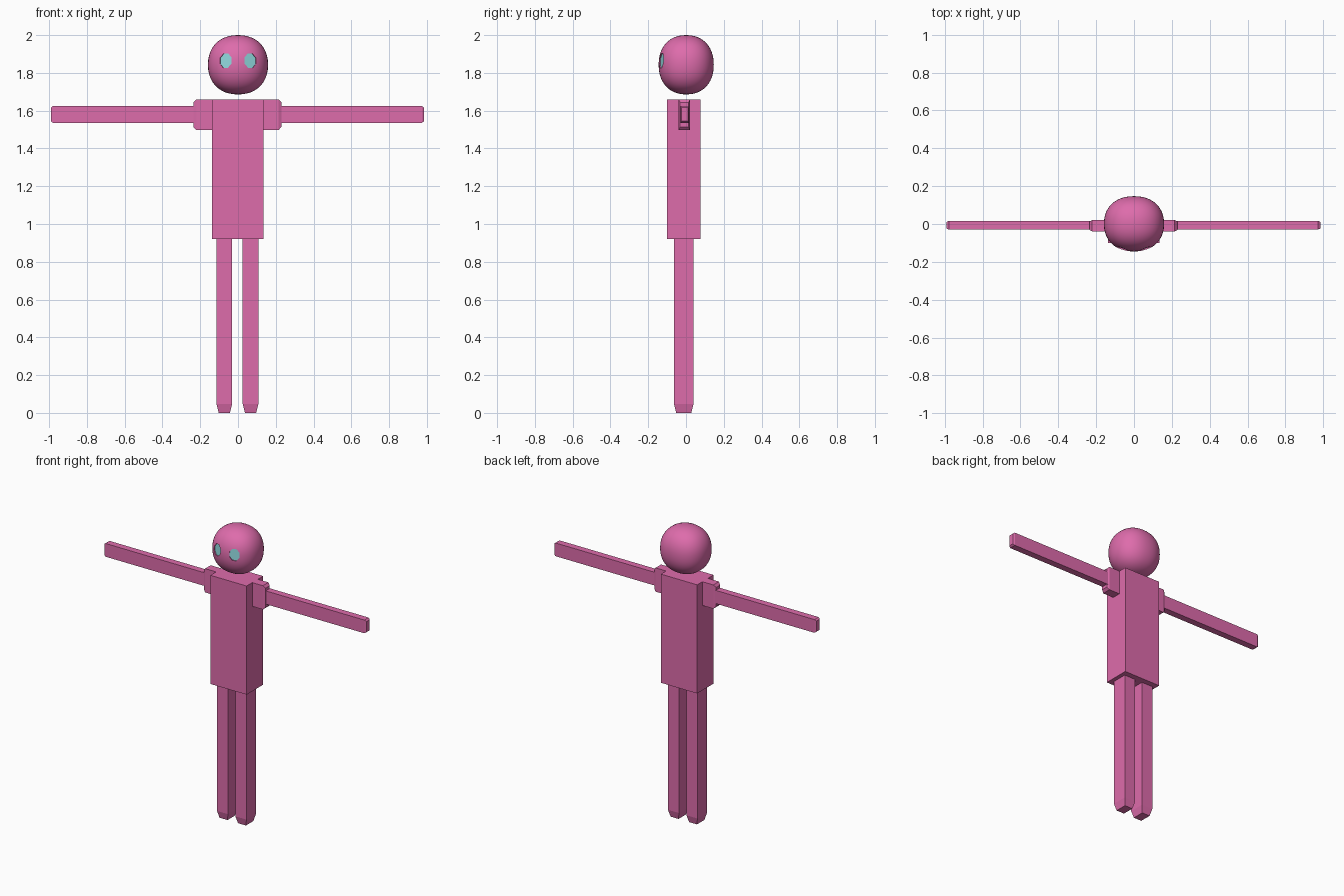
import bpy, bmesh
from mathutils import Vector, Matrix

if "Cube" in bpy.data.objects:
    bpy.data.objects.remove(bpy.data.objects["Cube"])


def material(name, rgb):
    m = bpy.data.materials.new(name)
    m.diffuse_color = (*rgb, 1)
    m.use_nodes = True
    m.node_tree.nodes["Principled BSDF"].inputs["Base Color"].default_value = m.diffuse_color
    return m


PINK = material("pink", (0.73, 0.15, 0.41))
TEAL = material("teal", (0.27, 0.66, 0.70))


def finish(name, bm, mat):
    bmesh.ops.recalc_face_normals(bm, faces=bm.faces)
    mesh = bpy.data.meshes.new(name)
    bm.to_mesh(mesh)
    bm.free()
    mesh.materials.append(mat)
    ob = bpy.data.objects.new(name, mesh)
    bpy.context.collection.objects.link(ob)
    return ob


def block(name, lo, hi, taper=None):
    """Box from lo to hi; taper = (axis, side, length, insets) narrows one end."""
    bm = bmesh.new()
    bmesh.ops.create_cube(bm, size=1)
    lo, hi = Vector(lo), Vector(hi)
    for v in bm.verts:
        v.co = Vector([lo[i] if v.co[i] < 0 else hi[i] for i in range(3)])
    if taper:
        axis, side, length, inset = taper
        end = max(bm.faces, key=lambda f: f.calc_center_median()[axis] * side)
        mid = (lo + hi) / 2
        for v in end.verts:
            v.co[axis] -= side * length
        tip = bmesh.ops.extrude_discrete_faces(bm, faces=[end])["faces"][0]
        bmesh.ops.remove_doubles(bm, verts=[], dist=0)
        for v in tip.verts:
            v.co[axis] += side * length
            for i in range(3):
                if i != axis:
                    v.co[i] += inset[i] if v.co[i] < mid[i] else -inset[i]
        bmesh.ops.remove_doubles(bm, verts=bm.verts, dist=1e-5)
    return finish(name, bm, PINK)


# Torso
block("torso", (-0.138, -0.1, 0.92), (0.135, 0.077, 1.66))

# Limbs, one set per side
for s, side in ((-1, "left"), (1, "right")):
    def span(a, b):
        return sorted((s * a - 0.003, s * b - 0.003))
    x0, x1 = span(0.12, 0.233)
    block(side + "_shoulder", (x0, -0.039, 1.498), (x1, 0.021, 1.66),
          (0, s, 0.015, (0, 0.008, 0.016)))
    x0, x1 = span(0.2, 0.988)
    block(side + "_arm", (x0, -0.029, 1.535), (x1, 0.016, 1.625),
          (0, s, 0.012, (0, 0.005, 0.009)))
    x0, x1 = span(0.028, 0.111)
    block(side + "_leg", (x0, -0.064, 0), (x1, 0.04, 0.93),
          (2, -1, 0.048, (0.012, 0.012, 0)))

# Head: slightly squared ball
CENTER = Vector((0, 0.001, 1.843))
RADII = Vector((0.159, 0.146, 0.157))
POWER = 2.2


def level(p):
    return sum(abs(p[i] / RADII[i]) ** POWER for i in range(3)) ** (1 / POWER)


bm = bmesh.new()
bmesh.ops.create_cube(bm, size=2)
bmesh.ops.subdivide_edges(bm, edges=bm.edges[:], cuts=15, use_grid_fill=True)
for v in bm.verts:
    p = v.co.normalized() * RADII
    # spread the grid evenly over the ball
    p = Vector([c * (1.4 - 0.4 * abs(c)) for c in v.co]) * RADII
    v.co = CENTER + p / level(p)
for f in bm.faces:
    f.smooth = True
head = finish("head", bm, PINK)


def disc(name, matrix, depth, mat):
    bm = bmesh.new()
    bmesh.ops.create_cone(bm, cap_ends=True, segments=8, radius1=1, radius2=1, depth=depth)
    bmesh.ops.rotate(bm, verts=bm.verts, matrix=Matrix.Rotation(0.3927, 3, 'Z'))
    for v in bm.verts:
        v.co.x *= 0.035
        v.co.y *= 0.041
    bm.transform(matrix)
    return finish(name, bm, mat)


# Eyes: sunken octagonal sockets with a coloured plate at the bottom
for s, side in ((-1, "left"), (1, "right")):
    x, z = s * 0.066, 0.022
    rest = 1 - abs(x / RADII.x) ** POWER - abs(z / RADII.z) ** POWER
    p = Vector((x, -RADII.y * rest ** (1 / POWER), z))
    n = Vector([(1 if p[i] > 0 else -1) * abs(p[i] / RADII[i]) ** (POWER - 1) / RADII[i]
                for i in range(3)]).normalized()
    right = Vector((0, 0, 1)).cross(n).normalized()
    up = n.cross(right)
    frame = Matrix((right, up, n)).transposed().to_4x4()

    def at(offset):
        return Matrix.Translation(CENTER + p + n * offset) @ frame
    cutter = disc(side + "_socket_cutter", at(0.014), 0.06, PINK)
    cutter.hide_render = True
    mod = head.modifiers.new("socket", 'BOOLEAN')
    mod.operation, mod.solver, mod.object = 'DIFFERENCE', 'EXACT', cutter
    bpy.context.view_layer.objects.active = head
    bpy.ops.object.modifier_apply(modifier=mod.name)
    bpy.data.objects.remove(cutter)
    disc(side + "_eye", at(-0.0135), 0.006, TEAL)

# Keep socket rims crisp
bpy.ops.object.select_all(action='DESELECT')
head.select_set(True)
bpy.context.view_layer.objects.active = head
bpy.ops.object.shade_smooth_by_angle(angle=0.6)
